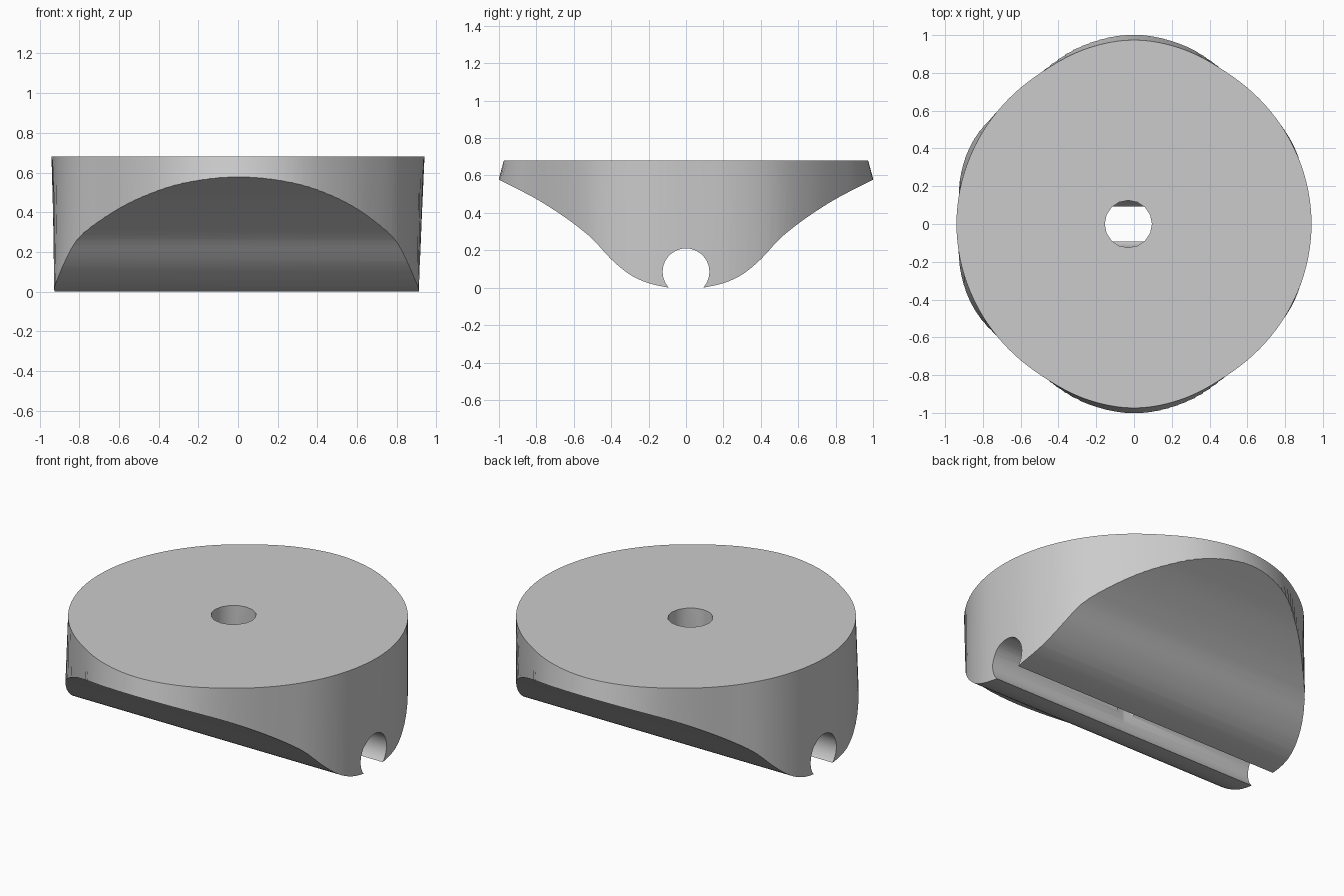
import bpy, bmesh, math

old = bpy.data.objects.get("Cube")
if old:
    bpy.data.objects.remove(old, do_unlink=True)

TOP = 0.68
grey = bpy.data.materials.new("plain grey")
grey.use_nodes = True
COLOUR = (0.6, 0.6, 0.6, 1)
grey.diffuse_color = COLOUR
grey.node_tree.nodes["Principled BSDF"].inputs["Base Color"].default_value = COLOUR


def loft(name, rings):
    """Closed solid through matching rings of points."""
    bm = bmesh.new()
    loops = [[bm.verts.new(p) for p in ring] for ring in rings]
    n = len(loops[0])
    for a, b in zip(loops, loops[1:]):
        for i in range(n):
            j = (i + 1) % n
            bm.faces.new((a[i], a[j], b[j], b[i]))
    bm.faces.new(loops[0][::-1])
    bm.faces.new(loops[-1])
    bmesh.ops.recalc_face_normals(bm, faces=bm.faces)
    mesh = bpy.data.meshes.new(name)
    bm.to_mesh(mesh)
    bm.free()
    mesh.materials.append(grey)
    obj = bpy.data.objects.new(name, mesh)
    bpy.context.collection.objects.link(obj)
    return obj


def spline(values, t):
    """Smooth curve through evenly spaced values, mirrored at both ends."""
    last = len(values) - 1
    i = min(int(t), last - 1)
    f = t - i
    p0, p1, p2 = values[abs(i - 1)], values[i], values[i + 1]
    p3 = values[i + 2] if i + 2 <= last else values[last - 1]
    return p1 + f / 2 * (p2 - p0 + f * (2*p0 - 5*p1 + 4*p2 - p3 + f * (3*(p1 - p2) + p3 - p0)))


def circle(r, n):
    return [(r * math.cos(2 * math.pi * i / n), r * math.sin(2 * math.pi * i / n)) for i in range(n)]


# Round body: radius and downward flare vary from the sides (first) to front and back (last)
RADIUS = [0.94, 0.939, 0.938, 0.938, 0.942, 0.962, 0.974]
FLARE_RIGHT = [-0.045, -0.01, 0.005, -0.045, 0.0, 0.16, 0.27]
FLARE_LEFT = [-0.03, 0.02, 0.04, -0.03, 0.0, 0.16, 0.27]


def body_ring(z, n=128):
    ring = []
    for c, s in circle(1, n):
        t = math.atan2(abs(s), abs(c)) / math.radians(15)
        flare = spline(FLARE_LEFT if c < 0 else FLARE_RIGHT, t)
        r = spline(RADIUS, t) + flare * (TOP - z)
        ring.append((r * c, r * s, z))
    return ring


body = loft("saddle_body", [body_ring(z) for z in (-0.05, TOP)])

# Flared underside profile, run from side to side
HALF = [(0.09, 0.0), (0.2, 0.024), (0.3, 0.07), (0.4, 0.152), (0.5, 0.26),
        (0.6, 0.342), (0.7, 0.412), (0.8, 0.474), (0.9, 0.527), (1.0, 0.577)]
FINE = 4
steps = [i / FINE for i in range((len(HALF) - 1) * FINE + 1)]
curve = [(spline([p[0] for p in HALF], t), spline([p[1] for p in HALF], t)) for t in steps[:-FINE]]
curve += [HALF[-1], (1.3, 0.73), (1.3, 0.9)]
profile = curve + [(-y, z) for y, z in reversed(curve)]
underside = loft("underside_cutter", [[(x, y, z) for y, z in profile] for x in (-1.2, 1.2)])

# Round channel along the bottom, and the upright hole that meets it
channel = loft("channel_cutter", [[(x, y, z + 0.085) for y, z in circle(0.125, 40)] for x in (-1.3, 1.3)])
hole = loft("hole_cutter", [[(x - 0.03, y, z) for x, y in circle(0.125, 16)] for z in (0.08, 0.9)])

for cutter, mode in ((underside, 'INTERSECT'), (channel, 'DIFFERENCE'), (hole, 'DIFFERENCE')):
    mod = body.modifiers.new(cutter.name, 'BOOLEAN')
    mod.operation = mode
    mod.solver = 'EXACT'
    mod.object = cutter
    bpy.ops.object.select_all(action='DESELECT')
    body.select_set(True)
    bpy.context.view_layer.objects.active = body
    bpy.ops.object.modifier_apply(modifier=mod.name)
    bpy.data.objects.remove(cutter, do_unlink=True)

bpy.ops.object.shade_smooth_by_angle(angle=math.radians(30))
